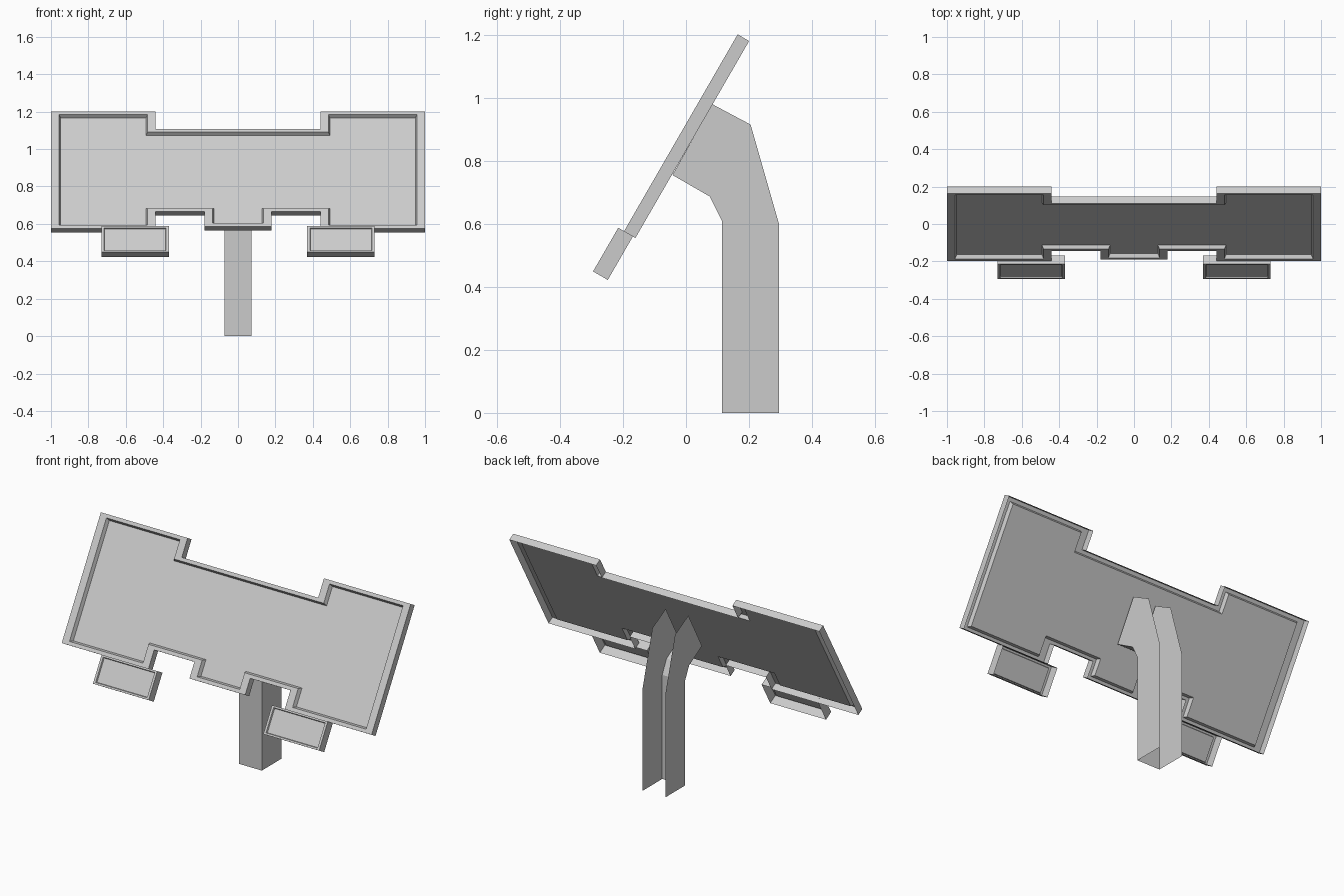
import bpy, bmesh
from math import sin, cos, radians
from mathutils import Vector

if "Cube" in bpy.data.objects:
    bpy.data.objects.remove(bpy.data.objects["Cube"])

TILT = radians(60)
UP = Vector((0, cos(TILT), sin(TILT)))       # up along the board
BACK = Vector((0, sin(TILT), -cos(TILT)))    # into the board


def finish(bm, name):
    me = bpy.data.meshes.new(name)
    bm.to_mesh(me)
    bm.free()
    ob = bpy.data.objects.new(name, me)
    bpy.context.collection.objects.link(ob)
    return ob


def inset(pts, ax, av):
    """Shrink a right-angled anticlockwise outline by ax sideways, av vertically."""
    out = []
    for i, p in enumerate(pts):
        p, a, b = Vector(p), Vector(pts[i - 1]), Vector(pts[(i + 1) % len(pts)])
        e = (p - a).normalized() + (b - p).normalized()
        out.append((p.x - e.y * ax, p.y + e.x * av))
    return out


def framed_panel(name, outline, base, thick, rim, taper, recess):
    """Open-backed tilted shell: outer walls, front rim, sloped step, sunk sheet."""
    r2 = (rim[0] + taper, rim[1] + taper)
    layers = [(outline, thick), (outline, 0),
              (inset(outline, *rim), 0), (inset(outline, *r2), recess)]
    bm = bmesh.new()
    rings = [[bm.verts.new(Vector((x, *base)) + UP * v + BACK * d) for x, v in pts]
             for pts, d in layers]
    n = len(outline)
    for lo, hi in zip(rings, rings[1:]):
        for i in range(n):
            j = (i + 1) % n
            bm.faces.new((lo[i], lo[j], hi[j], hi[i]))
    bm.faces.new(rings[-1])
    return finish(bm, name)


# Main board, notched at the top and bottom
half = [(.18, .012), (.18, .104), (.44, .104), (.44, 0),
        (1, 0), (1, .722), (.44, .722), (.44, .615)]
board = half + [(-x, v) for x, v in reversed(half)]
framed_panel("main_board", board, (-.197, .576), .042, (.043, .02), .009, .021)

# Two small plates hanging below the board
for side, x0 in (("left", -.73), ("right", .37)):
    plate = [(x0, 0), (x0 + .36, 0), (x0 + .36, .16), (x0, .16)]
    framed_panel(side + "_lower_plate", plate, (-.295, .449), .054,
                 (.014, .01), .003, .008)

# Bent post: an open channel with a front wall and two side walls
W = .073
front = [(.115, 0), (.115, .607), (.075, .687), (-.043, .755)]
rear = [(.083, .98), (.205, .915), (.295, .6), (.295, 0)]
bm = bmesh.new()
left, right = [[bm.verts.new((x, y, z)) for y, z in front + rear] for x in (-W, W)]
bm.faces.new(left)
bm.faces.new(right[::-1])
for i in range(len(front) - 1):
    bm.faces.new((left[i + 1], left[i], right[i], right[i + 1]))
bmesh.ops.recalc_face_normals(bm, faces=bm.faces)
bm.normal_update()
if max(bm.faces, key=lambda f: f.calc_center_median().x).normal.x < 0:
    bmesh.ops.reverse_faces(bm, faces=bm.faces)
finish(bm, "post")
